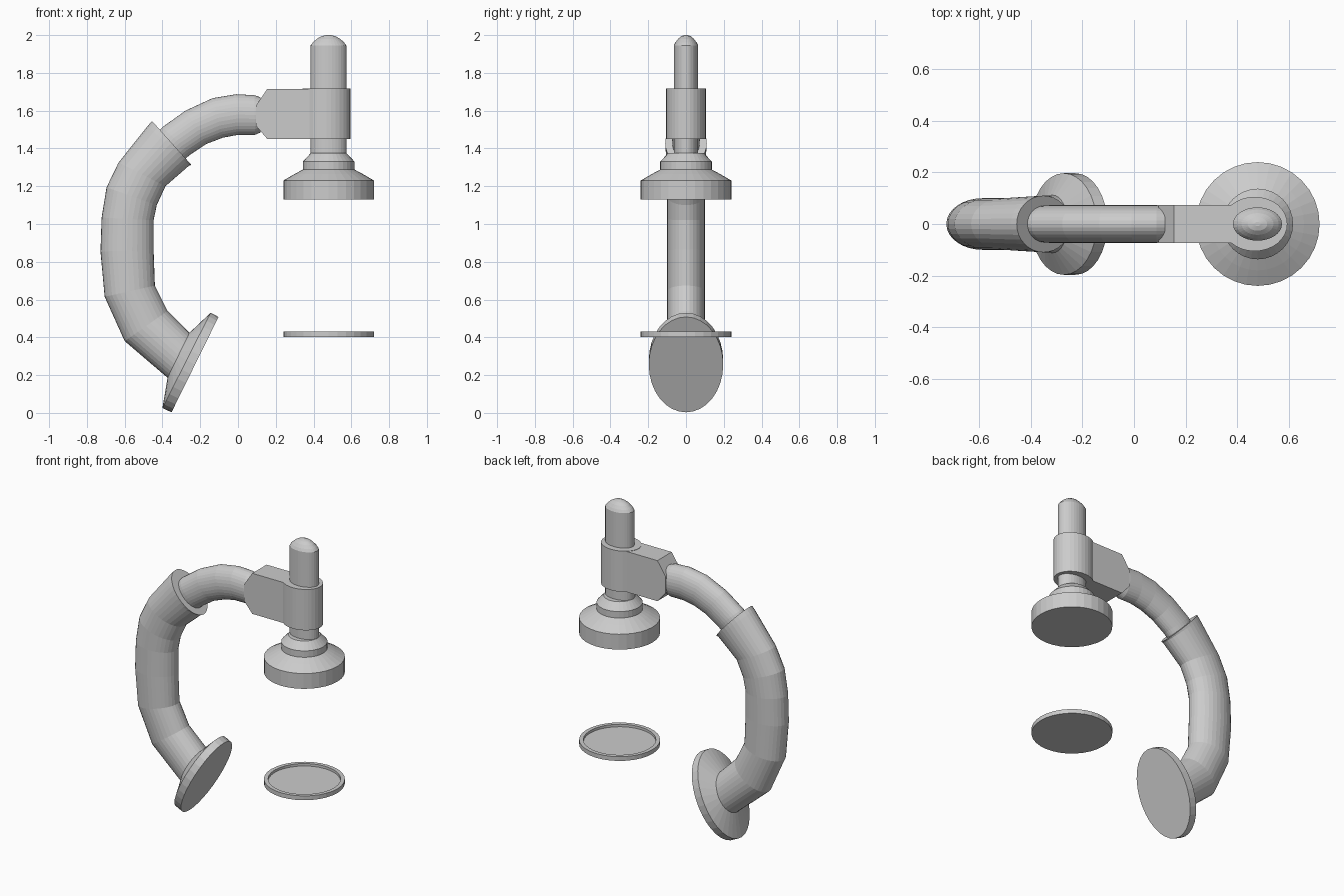
import bpy, bmesh, math

SIDES = 32


def make_object(name, bm):
    bmesh.ops.recalc_face_normals(bm, faces=bm.faces)
    mesh = bpy.data.meshes.new(name)
    bm.to_mesh(mesh)
    bm.free()
    obj = bpy.data.objects.new(name, mesh)
    bpy.context.collection.objects.link(obj)
    return obj


def loft(name, sections):
    """Skin elliptical rings: each is (outer x, outer z, inner x, inner z, y radius)."""
    bm = bmesh.new()
    rings = []
    for ox, oz, ix, iz, ry in sections:
        ring = []
        for i in range(SIDES):
            a = 2 * math.pi * i / SIDES
            t = (1 + math.cos(a)) / 2
            ring.append(bm.verts.new((ix + (ox - ix) * t, ry * math.sin(a), iz + (oz - iz) * t)))
        rings.append(ring)
    for a, b in zip(rings, rings[1:]):
        for i in range(SIDES):
            j = (i + 1) % SIDES
            bm.faces.new((a[i], a[j], b[j], b[i]))
    bm.faces.new(rings[0])
    bm.faces.new(rings[-1])
    return make_object(name, bm)


def turned(name, cx, profile, squash=1.0):
    """Upright turned part from (radius, z) points; squash narrows it in y."""
    return loft(name, [(cx - r, z, cx + r, z, r * squash) for r, z in profile])


def prism(name, outline, half_y):
    """Extrude an x-z outline along y."""
    bm = bmesh.new()
    face = bm.faces.new([bm.verts.new((x, -half_y, z)) for x, z in outline])
    res = bmesh.ops.extrude_face_region(bm, geom=[face])
    verts = [v for v in res["geom"] if isinstance(v, bmesh.types.BMVert)]
    bmesh.ops.translate(bm, verts=verts, vec=(0, 2 * half_y, 0))
    # the source face stays in place as the front cap
    return make_object(name, bm)


# Tilted mounting foot flowing into the thick lower arm and its collar
loft("lower_arm_and_foot", [
    (-0.352, 0.003, -0.103, 0.508, 0.197),
    (-0.400, 0.026, -0.145, 0.530, 0.197),
    (-0.373, 0.186, -0.257, 0.424, 0.112),
    (-0.600, 0.380, -0.373, 0.540, 0.100),
    (-0.706, 0.615, -0.440, 0.674, 0.100),
    (-0.728, 0.854, -0.447, 0.865, 0.100),
    (-0.722, 1.034, -0.447, 1.020, 0.100),
    (-0.696, 1.194, -0.430, 1.100, 0.100),
    (-0.632, 1.326, -0.384, 1.200, 0.100),
    (-0.477, 1.520, -0.258, 1.310, 0.109),
    (-0.455, 1.545, -0.246, 1.312, 0.110),
])

# Slim upper arm curving forward
loft("upper_arm", [
    (-0.435, 1.475, -0.285, 1.340, 0.070),
    (-0.400, 1.513, -0.252, 1.368, 0.073),
    (-0.278, 1.600, -0.167, 1.424, 0.073),
    (-0.135, 1.666, -0.080, 1.457, 0.073),
    (-0.010, 1.687, 0.000, 1.472, 0.073),
    (0.087, 1.682, 0.090, 1.472, 0.073),
    (0.120, 1.670, 0.120, 1.485, 0.070),
])

# Clamp block with chamfered end, and the sleeve it carries
prism("clamp_block", [
    (0.44, 1.45), (0.155, 1.45), (0.095, 1.52),
    (0.095, 1.625), (0.155, 1.715), (0.44, 1.715)], 0.074)
turned("clamp_sleeve", 0.468, [(0.127, 1.45), (0.127, 1.717)], 0.83)

# Domed post passing through the sleeve
turned("lamp_post", 0.479, [
    (0.095, 1.36), (0.095, 1.945), (0.082, 1.962), (0.062, 1.980),
    (0.038, 1.994), (0.012, 2.0)], 0.68)

# Stepped round head
turned("lamp_head", 0.48, [
    (0.24, 1.13), (0.24, 1.23), (0.18, 1.265), (0.137, 1.288),
    (0.137, 1.33), (0.095, 1.375)])

# Separate round cover below, with raised rim
turned("round_cover", 0.48, [
    (0.24, 0.402), (0.24, 0.43), (0.215, 0.43), (0.215, 0.414)])
